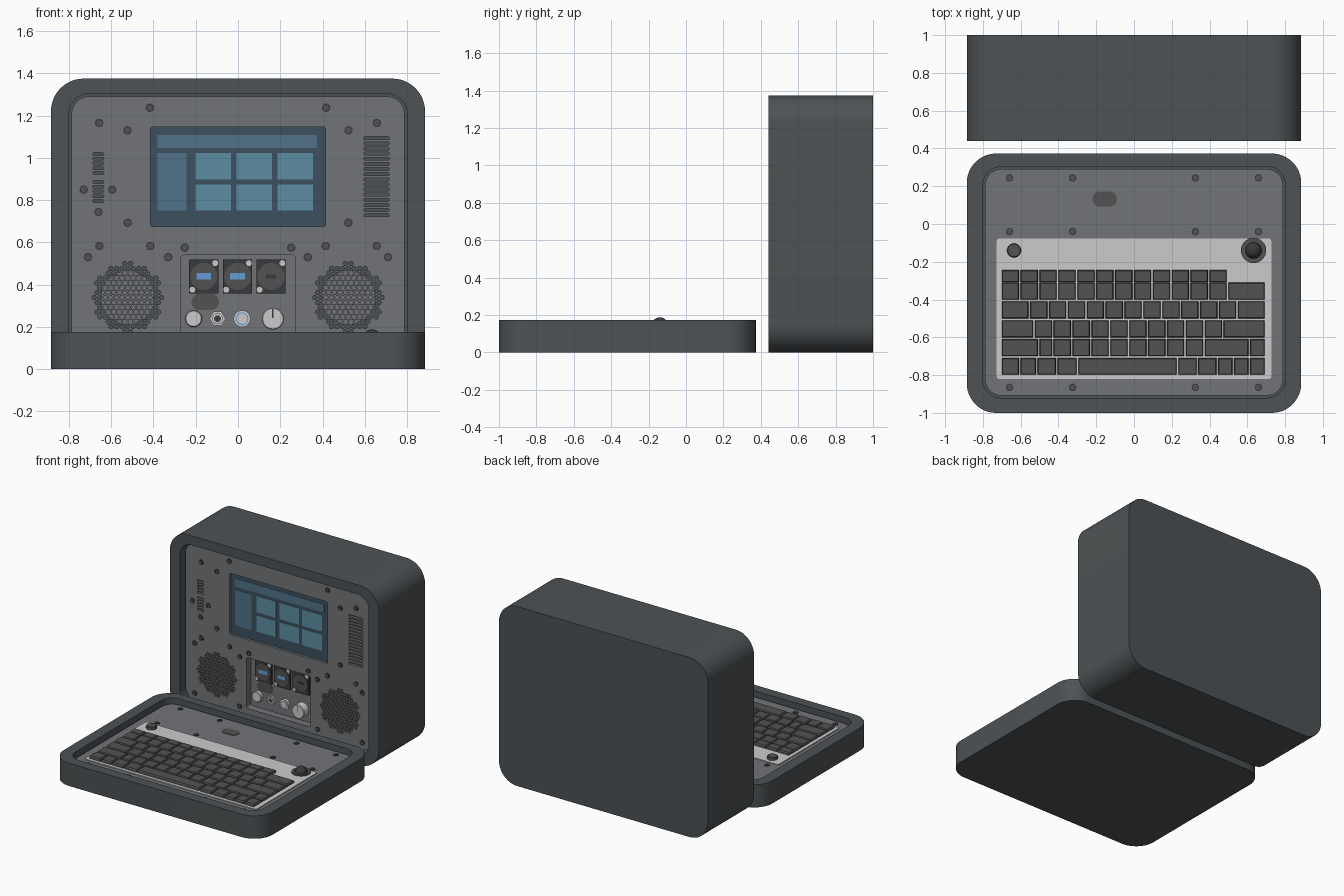
import bpy, bmesh, math
from mathutils import Matrix

if "Cube" in bpy.data.objects:
    bpy.data.objects.remove(bpy.data.objects["Cube"])

# Frames: parts are drawn as (u, v, depth toward viewer)
BASE = Matrix.Identity(4)
FRONT = Matrix.Translation((0, 1, 0)) @ Matrix.Rotation(math.pi / 2, 4, 'X')


def material(name, *rgb):
    m = bpy.data.materials.new(name)
    m.diffuse_color = (*rgb, 1)
    m.use_nodes = True
    m.node_tree.nodes["Principled BSDF"].inputs["Base Color"].default_value = m.diffuse_color
    return m


CASE = material("case_grey", 0.075, 0.085, 0.09)
PANEL = material("panel_grey", 0.17, 0.175, 0.185)
DARK = material("dark_grey", 0.04, 0.042, 0.045)
KEY = material("key_grey", 0.085, 0.085, 0.085)
LIGHT = material("light_grey", 0.6, 0.6, 0.62)
GLASS = material("screen_blue", 0.045, 0.08, 0.115)
BAR = material("bar_blue", 0.08, 0.17, 0.25)
TILE = material("tile_blue", 0.11, 0.27, 0.36)
PORT = material("port_blue", 0.13, 0.33, 0.65)


def circle(u, v, r, n=24):
    return [(u + r * math.cos(2 * math.pi * i / n), v + r * math.sin(2 * math.pi * i / n)) for i in range(n)]


def rect(u0, u1, v0, v1, r=0.0, n=8):
    if r == 0:
        return [(u0, v0), (u1, v0), (u1, v1), (u0, v1)]
    pts = []
    for k, (cu, cv) in enumerate([(u1 - r, v1 - r), (u0 + r, v1 - r), (u0 + r, v0 + r), (u1 - r, v0 + r)]):
        for i in range(n + 1):
            a = math.pi / 2 * (k + i / n)
            pts.append((cu + r * math.cos(a), cv + r * math.sin(a)))
    return pts


def prism(pts, d0, d1):
    return [(pts, d0), (pts, d1)]


def build(name, mat, frame, lofts):
    """Make one object from lofted stacks of (outline, depth), capped at both ends."""
    bm = bmesh.new()
    for loops in lofts:
        rings = [[bm.verts.new((u, v, d)) for u, v in pts] for pts, d in loops]
        n = len(rings[0])
        for a, b in zip(rings, rings[1:]):
            for i in range(n):
                j = (i + 1) % n
                bm.faces.new((a[i], a[j], b[j], b[i]))
        bm.faces.new(rings[0][::-1])
        bm.faces.new(rings[-1])
    bmesh.ops.recalc_face_normals(bm, faces=bm.faces)
    bm.transform(frame)
    me = bpy.data.meshes.new(name)
    bm.to_mesh(me)
    bm.free()
    if mat:
        me.materials.append(mat)
    ob = bpy.data.objects.new(name, me)
    bpy.context.collection.objects.link(ob)
    return ob


def cut(ob, cutter):
    mod = ob.modifiers.new("cut", 'BOOLEAN')
    mod.operation, mod.solver, mod.object = 'DIFFERENCE', 'EXACT', cutter
    cutter.hide_render = True
    dg = bpy.context.evaluated_depsgraph_get()
    me = bpy.data.meshes.new_from_object(ob.evaluated_get(dg))
    ob.modifiers.clear()
    ob.data = me
    bpy.data.objects.remove(cutter)


def ring(u, v, ro, ri, d, top, floor, n=24):
    return [(circle(u, v, ro, n), d), (circle(u, v, ro, n), d + top),
            (circle(u, v, ri, n), d + top), (circle(u, v, ri, n), d + floor)]


# Cases: rounded shells with an open pocket
def shell(name, frame, v0, v1, i0, i1, top, floor):
    outer, inner = rect(-.885, .885, v0, v1, .155, 12), rect(-.8, .8, i0, i1, .095, 12)
    build(name, CASE, frame, [[(outer, 0), (outer, top), (inner, top), (inner, floor)]])


shell("main_case", FRONT, 0, 1.375, .08, 1.303, .56, .44)
shell("keyboard_case", BASE, -1, .373, -.92, .303, .175, .11)

# Front panel with screen, tray, vent and speaker openings
P = .51
panel = build("front_panel", PANEL, FRONT, [prism(rect(-.788, .788, .092, 1.291, .085, 12), .49, P)])
SCREEN = rect(-.415, .415, .675, 1.147, .012, 3)
TRAY = rect(-.277, .277, .145, .545, .02, 4)
holes = [SCREEN, TRAY]
for top in (1.018, .886):
    for i in range(5):
        v = top - .0225 * i
        holes.append(rect(-.687, -.635, v - .0068, v + .0068, .006, 2))
for i in range(16):
    v = 1.093 - .0243 * i
    holes.append(rect(.595, .716, v - .007, v + .007, .0065, 2))
pitch = .0265
for s in (-1, 1):
    for j in range(-7, 8):
        for i in range(-8, 9):
            u, v = (i + (j % 2) / 2) * pitch, j * pitch * .866
            if math.hypot(u, v) < .164:
                holes.append(circle(s * .522 + u, .339 + v, .0112, 6))
cut(panel, build("panel_cutter", None, FRONT, [prism(h, .47, .53) for h in holes]))
build("speaker_cones", PANEL, FRONT, [prism(circle(s * .522, .339, .128, 32), .441, .485) for s in (-1, 1)])

# Screen and its interface blocks
build("screen", GLASS, FRONT, [prism(SCREEN, .46, .49)])
build("screen_bars", BAR, FRONT, [prism(rect(-.38, .374, 1.047, 1.108), .49, .492),
                                  prism(rect(-.38, -.243, .75, 1.022), .49, .492)])
build("screen_tiles", TILE, FRONT, [prism(rect(u, u + .168, v, v + .125), .49, .492)
                                    for u in (-.2, -.006, .187) for v in (.75, .898)])

# Control tray
inner = rect(-.272, .272, .15, .54, .016, 4)
T = .452
build("control_tray", PANEL, FRONT, [[(TRAY, .441), (TRAY, P), (inner, P), (inner, T)]])
mods = (-.162, -.002, .156)
build("connector_plates", DARK, FRONT, [prism(rect(c - .069, c + .069, .358, .52, .004, 2), T, T + .01) for c in mods])
build("connector_bodies", KEY, FRONT, [prism(circle(c, .439, .064, 32), T + .01, T + .016) for c in mods])
build("blue_ports", PORT, FRONT, [prism(rect(c - .035, c + .035, .425, .454), T + .016, T + .018) for c in mods[:2]])
build("small_port", DARK, FRONT, [prism(rect(mods[2] - .026, mods[2] + .026, .43, .448, .006, 2), T + .016, T + .018)])
build("connector_screws", LIGHT, FRONT, [prism(circle(c + s * .054, .439 + s * .063, .014, 16), T + .01, T + .016)
                                         for c in mods for s in (-1, 1)])
build("tray_oval", KEY, FRONT, [prism(rect(-.22, -.09, .28, .357, .038), T, T + .003)])
build("push_button", LIGHT, FRONT, [[(circle(-.21, .239, .04), T), (circle(-.21, .239, .04), T + .022),
                                     (circle(-.21, .239, .036), T + .027)]])
build("jack_nut", LIGHT, FRONT, [ring(-.097, .239, .038, .026, T, .014, .006, 6)])
build("jack_socket", LIGHT, FRONT, [ring(-.097, .239, .025, .014, T, .022, .008)])
build("jack_hole", DARK, FRONT, [prism(circle(-.097, .239, .014), T, T + .01)])
build("lit_button_ring", LIGHT, FRONT, [ring(.019, .239, .04, .03, T, .02, .01)])
build("lit_button_glow", PORT, FRONT, [prism(circle(.019, .239, .03), T, T + .016)])
build("lit_button_cap", LIGHT, FRONT, [prism(circle(.019, .239, .025), T, T + .02)])
build("volume_knob", LIGHT, FRONT, [[(circle(.165, .239, .052, 32), T), (circle(.165, .239, .052, 32), T + .055),
                                     (circle(.165, .239, .048, 32), T + .06)]])
build("knob_pointer", DARK, FRONT, [prism(rect(.162, .168, .243, .284), T + .058, T + .062)])

# Panel screws
pairs = [(.417, 1.237), (.657, 1.165), (.523, 1.13), (.522, .693), (.656, .583), (.415, .583),
         (.252, .575), (.71, .53), (.33, .53), (.71, .148), (.33, .148)]
spots = [(s * u, v) for u, v in pairs for s in (-1, 1)] + [(-.73, .85), (-.595, .85), (-.66, .743)]


def screws(name, frame, places, d):
    build(name + "_rims", DARK, frame, [ring(u, v, .02, .015, d, .004, .001, 16) for u, v in places])
    build(name + "_heads", KEY, frame, [ring(u, v, .014, .006, d, .005, .002, 12) for u, v in places])


screws("front_screws", FRONT, spots, P)

# Keyboard deck
D = .135
build("keyboard_deck", PANEL, BASE, [prism(rect(-.788, .788, -.908, .291, .085, 12), .11, D)])
screws("deck_screws", BASE, [(s * u, v) for u in (.325, .659) for v in (.244, -.04, -.865) for s in (-1, 1)], D)
build("deck_oval", KEY, BASE, [prism(rect(-.22, -.09, .092, .172, .039), D, D + .003)])
build("keyboard_plate", LIGHT, BASE, [prism(rect(-.727, .727, -.82, -.077, .014, 4), D, D + .007)])
K = D + .007

# Keys: row front edge, row depth and widths in key units
rows = [(-.308, .064, [1] * 12),
        (-.4, .09, [1] * 12 + [2]),
        (-.5, .09, [1.5] + [1] * 11 + [1.5]),
        (-.6, .09, [1.75] + [1] * 10 + [2.25]),
        (-.7, .09, [2, .75] + [1] * 8 + [2.4, .85]),
        (-.797, .087, [1, .9, 1.05, 1.1, 5.3, 1.05, 1.05, .85, .85, .85])]
keys = []
for v, h, widths in rows:
    u = -.7
    for w in widths:
        u1 = u + w * .1
        keys.append([(rect(u, u1 - .009, v, v + h), K), (rect(u, u1 - .009, v, v + h), K + .014),
                     (rect(u + .004, u1 - .013, v + .004, v + h - .004), K + .02)])
        u = u1
build("keys", KEY, BASE, keys)

# Dial and trackball
build("dial", KEY, BASE, [[(circle(-.635, -.14, .037), K), (circle(-.635, -.14, .037), K + .018),
                           (circle(-.635, -.14, .033), K + .022)]])
build("trackball_ring", KEY, BASE, [ring(.633, -.14, .067, .047, K, .008, .001, 32)])
bpy.ops.mesh.primitive_uv_sphere_add(segments=32, ring_count=16, radius=.043, location=(.633, -.14, .145))
ball = bpy.context.object
ball.name = "trackball"
ball.data.materials.append(DARK)

# Smooth rounded corners, keep hard edges
for ob in bpy.data.objects:
    ob.select_set(True)
bpy.ops.object.shade_smooth_by_angle(angle=math.radians(30))
